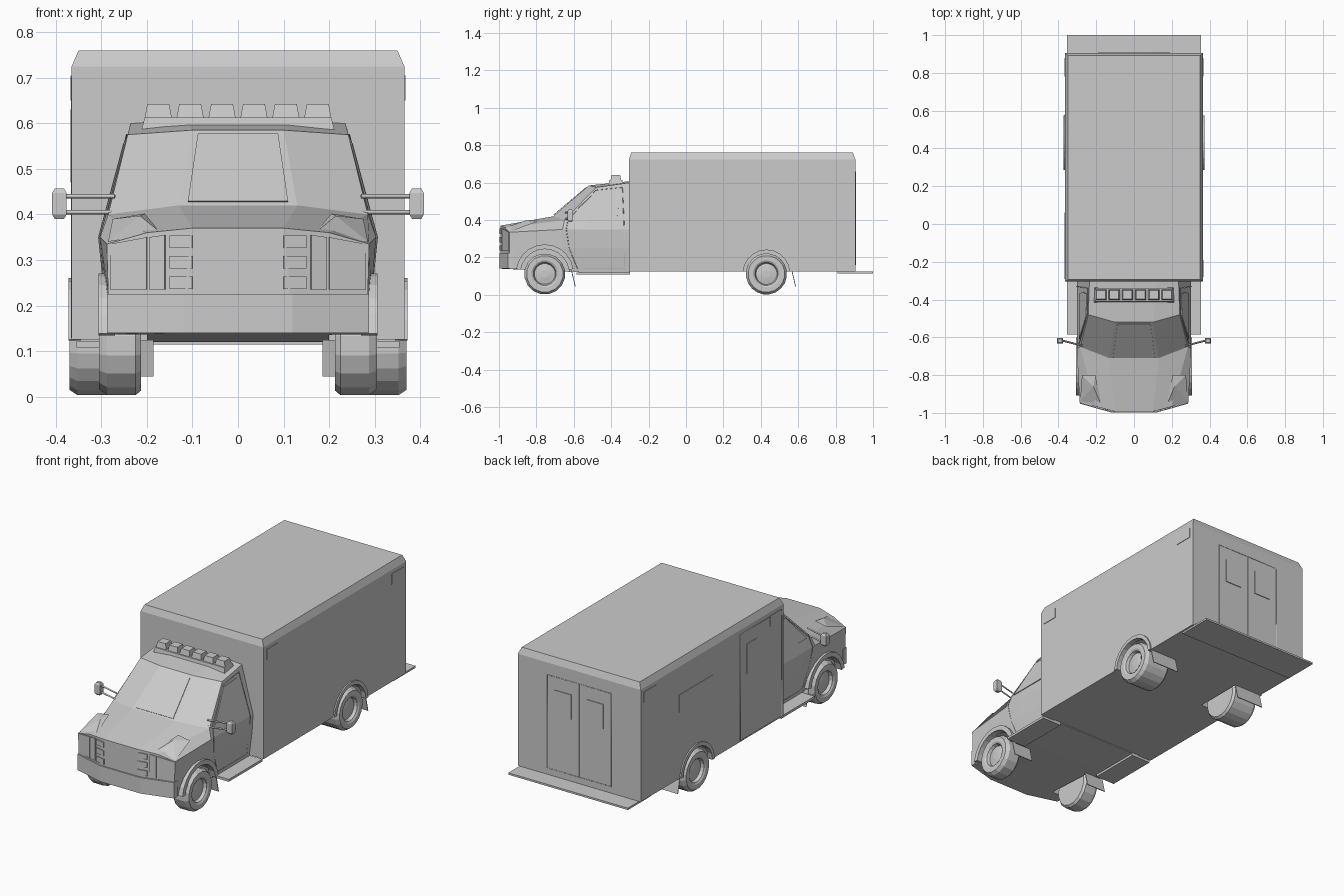
import bpy, bmesh, math
from math import sin, cos, pi

if "Cube" in bpy.data.objects:
    bpy.data.objects.remove(bpy.data.objects["Cube"])


def make(name, verts, faces, mirror=False):
    me = bpy.data.meshes.new(name)
    me.from_pydata(verts, [], faces)
    bm = bmesh.new()
    bm.from_mesh(me)
    bmesh.ops.recalc_face_normals(bm, faces=bm.faces)
    bm.to_mesh(me)
    bm.free()
    ob = bpy.data.objects.new(name, me)
    bpy.context.collection.objects.link(ob)
    if mirror:
        ob.modifiers.new("mirror", 'MIRROR')
    return ob


def loft(name, rings, caps=None, mirror=False, closed=False):
    n, m = len(rings[0]), len(rings)
    verts = [p for r in rings for p in r]
    faces = []
    for k in range(m if closed else m - 1):
        a, b = k * n, ((k + 1) % m) * n
        faces += [(a + i, a + (i + 1) % n, b + (i + 1) % n, b + i) for i in range(n)]
    if not closed:
        for base in (0, (m - 1) * n):
            faces += [[base + i for i in c] for c in (caps or [range(n)])]
    return make(name, verts, faces, mirror)


def rect(x0, x1, y0, y1, z):
    return [(x0, y0, z), (x1, y0, z), (x1, y1, z), (x0, y1, z)]


def box(name, x0, x1, y0, y1, z0, z1, mirror=False, taper=0):
    return loft(name, [rect(x0, x1, y0, y1, z0),
                       rect(x0 + taper, x1 - taper, y0 + taper, y1 - taper, z1)], mirror=mirror)


def panel(name, pts, mirror=False, t=0.006):
    ob = make(name, pts, [range(len(pts))], mirror)
    s = ob.modifiers.new("thickness", 'SOLIDIFY')
    s.thickness, s.offset = t, 0
    return ob


def seam(name, pts, mirror=False, r=0.002, cyclic=False):
    cu = bpy.data.curves.new(name, 'CURVE')
    cu.dimensions, cu.bevel_depth, cu.bevel_resolution = '3D', r, 0
    sp = cu.splines.new('POLY')
    sp.points.add(len(pts) - 1)
    for p, c in zip(sp.points, pts):
        p.co = (*c, 1)
    sp.use_cyclic_u = cyclic
    cu.use_fill_caps = True
    ob = bpy.data.objects.new(name, cu)
    bpy.context.collection.objects.link(ob)
    if mirror:
        ob.modifiers.new("mirror", 'MIRROR')
    return ob


def circle(x, y, z, r, n):
    return [(x, y + r * cos(2 * pi * (i + .5) / n), z + r * sin(2 * pi * (i + .5) / n)) for i in range(n)]


def cut_wells(body, y, r):
    for s in (1, -1):
        c = loft("well_cutter", [circle(s * .2, y, .115, r, 20), circle(s * .45, y, .115, r, 20)])
        m = body.modifiers.new("well", 'BOOLEAN')
        m.operation, m.object, m.solver = 'DIFFERENCE', c, 'EXACT'
        bpy.context.view_layer.objects.active = body
        bpy.ops.object.modifier_apply(modifier=m.name)
        bpy.data.objects.remove(c)


def arch(name, y, r0, r1, x0, x1, a0, n=10):
    rings = []
    for i in range(n + 1):
        a = a0 + (pi - 2 * a0) * i / n
        c, s = cos(a), sin(a)
        rings.append([(x, y + r * c, .115 + r * s) for x, r in ((x0, r0), (x1, r0), (x1, r1), (x0, r1))])
    loft(name, rings, mirror=True)


# Rear body with chamfered roof
X = .365
body = loft("rear_body", [rect(-X, X, -.305, .905, .125), rect(-X, X, -.305, .905, .725),
                          rect(-.35, .35, -.293, .893, .76)])
cut_wells(body, .43, .132)

# Cab, as half sections mirrored into full rings
halves = [
    [(.12, -.99, .14), (.28, -.945, .14), (.285, -.945, .23), (.288, -.945, .335), (.2, -.967, .36), (.1, -.993, .37)],
    [(.12, -.66, .125), (.28, -.66, .125), (.295, -.66, .25), (.303, -.66, .35), (.285, -.65, .40), (.13, -.71, .42)],
    [(.12, -.55, .12), (.28, -.55, .12), (.297, -.55, .25), (.303, -.55, .35), (.242, -.48, .575), (.1, -.52, .585)],
    [(.12, -.30, .12), (.28, -.30, .12), (.297, -.30, .25), (.303, -.30, .35), (.236, -.30, .6), (.12, -.30, .608)]]
rings = [h + [(-x, y, z) for x, y, z in reversed(h)] for h in halves]
cab = loft("cab", rings, caps=[[0, 5, 6, 11], range(6), range(6, 12)])
cut_wells(cab, -.755, .135)

# Wheel arches
arch("front_arch", -.755, .13, .155, .27, .306, .15)
arch("rear_arch", .43, .125, .145, .345, .372, .07)


# Wheels: tyre and rim turned from one profile
def wheel(name, y, xi, xo, n):
    prof = [(xi, .1), (xi + .012, .11), (xo - .018, .11), (xo, .098), (xo, .072),
            (xo - .006, .062), (xo - .022, .056), (xo - .016, .02)]
    loft(name, [circle(x, y, .112, r, n) for x, r in prof], mirror=True)


wheel("front_wheels", -.755, .213, .305, 16)
wheel("rear_wheels", .43, .213, .37, 20)

# Mud flaps
for nm, y, xa, xb in (("front_mud_flaps", -.60, .185, .30), ("rear_mud_flaps", .578, .2, .362)):
    panel(nm, [(xa, y - .012, .13), (xb, y - .012, .13), (xb, y + .008, .045), (xa, y + .008, .045)], True, .004)

# Running boards and rear step
box("running_boards", .24, .355, -.585, -.30, .108, .121, True)
box("rear_step", -.355, .355, .81, 1.0, .115, .125)


# Front end: bumper, headlights, grille
def nose(x, d=0.0):
    return -.990 - d + max(0, abs(x) - .12) * .281


sec = []
for x in (-.287, -.12, .12, .287):
    y = nose(x, .008)
    sec.append([(x, y, .14), (x, y, .225), (x, y + .03, .225), (x, y + .03, .14)])
loft("front_bumper", sec)
panel("headlights", [(x, nose(x, .002), z) for x, z in ((.2, .235), (.28, .235), (.28, .335), (.2, .35))], True)
panel("marker_lights", [(x, nose(x, .002), z) for x, z in ((.16, .235), (.195, .235), (.195, .35), (.16, .355))], True)
for z in (.25, .295, .34):
    panel("grille_slot", [(.1, -.993, z - .014), (.15, -.985, z - .014), (.15, -.985, z + .014),
                          (.1, -.993, z + .014)], True)
# Raised hood corners
make("hood_ridges", [(.17, -.965, .36), (.285, -.935, .34), (.275, -.80, .39), (.205, -.80, .402), (.215, -.86, .397)],
     [(0, 1, 4), (1, 2, 4), (2, 3, 4), (3, 0, 4), (0, 1, 2, 3)], True)


# Cab side windows and door seams follow the sloped side
def side_x(z):
    return .303 - (z - .35) * .268 if z > .35 else .28 + (z - .12) * .105


win = [(-.61, .405), (-.485, .55), (-.37, .555), (-.36, .48), (-.37, .405)]
panel("cab_side_windows", [(side_x(z) + .001, y, z) for y, z in win], True)
door = [(-.33, .14), (-.58, .14), (-.625, .25), (-.64, .35), (-.63, .405), (-.48, .56),
        (-.34, .575), (-.33, .35)]
seam("cab_door_seams", [(side_x(z) + .001, y, z) for y, z in door], True, cyclic=True)
panel("windscreen", [(-.11, -.707, .428), (.11, -.707, .428), (.088, -.531, .577), (-.088, -.531, .577)], t=.003)

# Mirrors on twin arms
head = [(-.004, .004), (0, 0), (.026, 0), (.03, .006)]
loft("mirror_heads", [rect(.376 + i, .408 - i, -.633 + i, -.604 - i, z)
                      for z, i in ((.39, .006), (.4, 0), (.447, 0), (.457, .006))], mirror=True)
for z in (.405, .44):
    seam("mirror_arm", [(.27, -.645, z), (.38, -.617, z)], True, r=.005)

# Roof light bar
loft("light_bar_base", [rect(-.212, .212, -.415, -.335, .585), rect(-.205, .205, -.41, -.34, .613)])
for i in range(6):
    x = (i - 2.5) * .07
    box("roof_light", x - .03, x + .03, -.404, -.346, .611, .642, taper=.006)

# Rear doors with windows
Y = .906
seam("rear_door_frame", [(.19, Y, .16), (.19, Y, .66), (-.19, Y, .66), (-.19, Y, .16)], cyclic=True)
seam("rear_door_split", [(0, Y, .16), (0, Y, .66)])
panel("rear_door_windows", [(.045, Y, .46), (.145, Y, .46), (.145, Y, .59), (.045, Y, .59)], True)


# Side panels on the rear body
def side_panel(name, s, y0, y1, z0, z1):
    panel(name, [(s * X, y0, z0), (s * X, y1, z0), (s * X, y1, z1), (s * X, y0, z1)])


side_panel("side_window", -1, .30, .58, .48, .575)
side_panel("side_door_window", -1, -.08, .01, .47, .63)
seam("side_door_seam", [(-X, .06, .13), (-X, .06, .70), (-X, -.29, .70), (-X, -.29, .13)], cyclic=True)
for s in (1, -1):
    side_panel("rear_side_light", s, .78, .88, .65, .705)
    side_panel("front_side_light", s, -.28, -.19, .65, .705)
